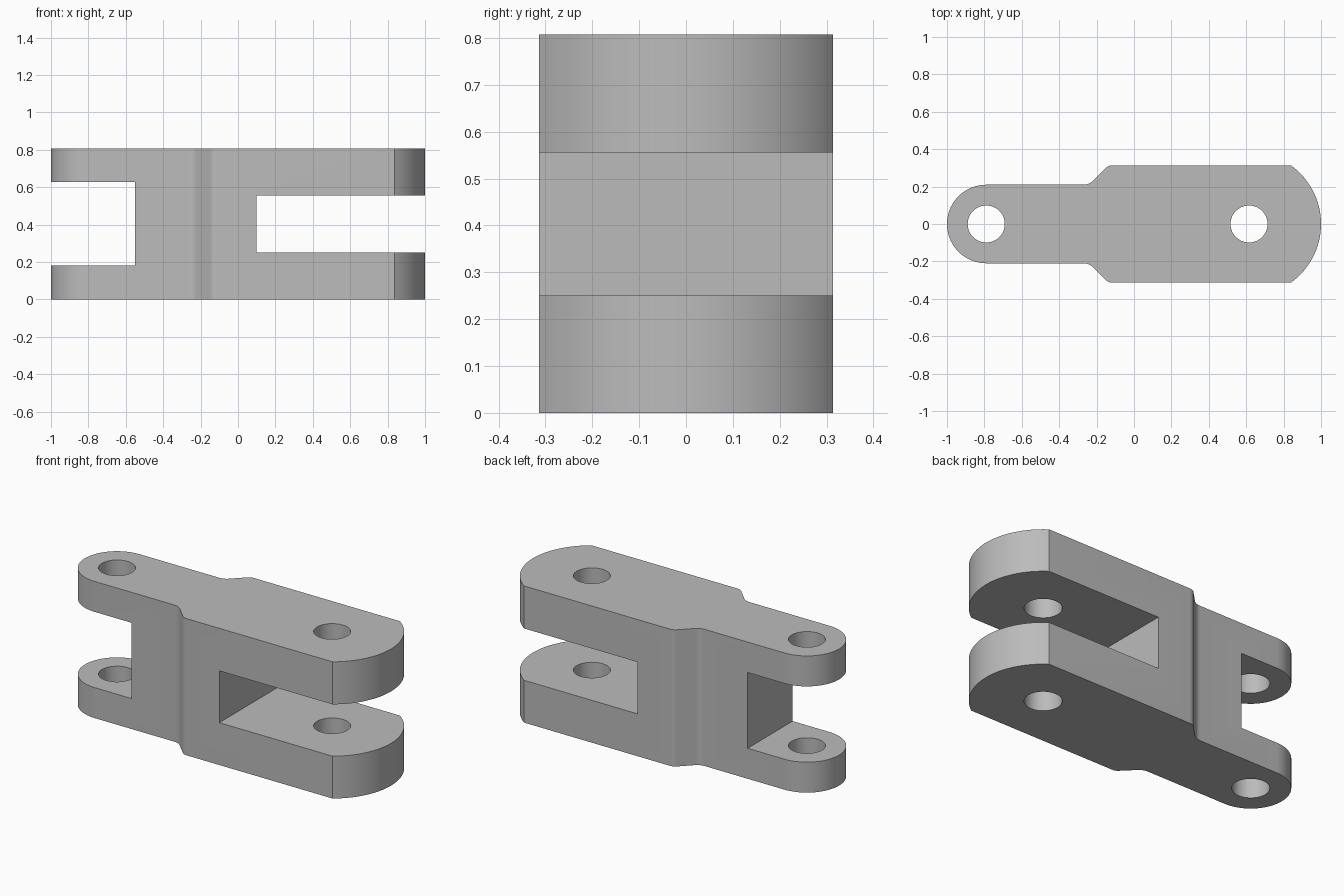
import bpy, bmesh, math
from mathutils import Vector

if "Cube" in bpy.data.objects:
    bpy.data.objects.remove(bpy.data.objects["Cube"])

HEIGHT = 0.807
EYE_L, EYE_R = -0.79, 0.615      # pin hole centres


def arc(cx, r, a0, a1, n):
    return [(cx + r * math.cos(a0 + (a1 - a0) * i / n),
             r * math.sin(a0 + (a1 - a0) * i / n)) for i in range(n + 1)]


def fillet(prev, corner, nxt, d, n=6):
    # Rounded corner as a quadratic curve
    c = Vector(corner)
    a = c + (Vector(prev) - c).normalized() * d
    b = c + (Vector(nxt) - c).normalized() * d
    return [tuple(a * (1 - t) ** 2 + c * 2 * t * (1 - t) + b * t * t)
            for t in (i / n for i in range(n + 1))]


def prism(name, pts, z0, z1):
    bm = bmesh.new()
    face = bm.faces.new([bm.verts.new((x, y, z0)) for x, y in pts])
    ext = bmesh.ops.extrude_face_region(bm, geom=[face])
    bmesh.ops.translate(bm, vec=(0, 0, z1 - z0),
                        verts=[v for v in ext["geom"] if isinstance(v, bmesh.types.BMVert)])
    bmesh.ops.recalc_face_normals(bm, faces=bm.faces)
    mesh = bpy.data.meshes.new(name)
    bm.to_mesh(mesh)
    bm.free()
    obj = bpy.data.objects.new(name, mesh)
    bpy.context.collection.objects.link(obj)
    return obj


def rect(x0, x1):
    return [(x0, -0.5), (x1, -0.5), (x1, 0.5), (x0, 0.5)]


# Link outline: wide rounded end, shoulder, narrow rounded end
wide, narrow = 0.314, 0.21
half = math.asin(wide / 0.385)
s0, s1 = (-0.136, wide), (-0.24, narrow)
shoulder = fillet((0, wide), s0, s1, 0.02) + fillet(s0, s1, (-0.5, narrow), 0.03)
outline = arc(EYE_R, 0.385, -half, half, 32) + shoulder
outline += arc(EYE_L, narrow, math.pi / 2, math.pi * 1.5, 40)
outline += [(x, -y) for x, y in reversed(shoulder)]
link = prism("double_clevis_link", outline, 0, HEIGHT)

grey = bpy.data.materials.new("light_grey")
grey.diffuse_color = (0.5, 0.5, 0.5, 1)
grey.use_nodes = True
grey.node_tree.nodes["Principled BSDF"].inputs["Base Color"].default_value = grey.diffuse_color
link.data.materials.append(grey)

# Fork slots and pin holes
cutters = [prism("narrow_fork_slot", rect(-1.2, -0.55), 0.18, 0.627),
           prism("wide_fork_slot", rect(0.098, 1.2), 0.25, 0.556)]
for name, cx in (("narrow_pin_hole", EYE_L), ("wide_pin_hole", EYE_R)):
    cutters.append(prism(name, arc(cx, 0.099, 0, math.tau, 48)[:-1], -0.2, 1.0))

bpy.context.view_layer.objects.active = link
link.select_set(True)
for cutter in cutters:
    mod = link.modifiers.new(cutter.name, "BOOLEAN")
    mod.operation, mod.solver, mod.object = "DIFFERENCE", "EXACT", cutter
    bpy.ops.object.modifier_apply(modifier=mod.name)
    bpy.data.objects.remove(cutter, do_unlink=True)

bpy.ops.object.shade_smooth_by_angle(angle=math.radians(25))
